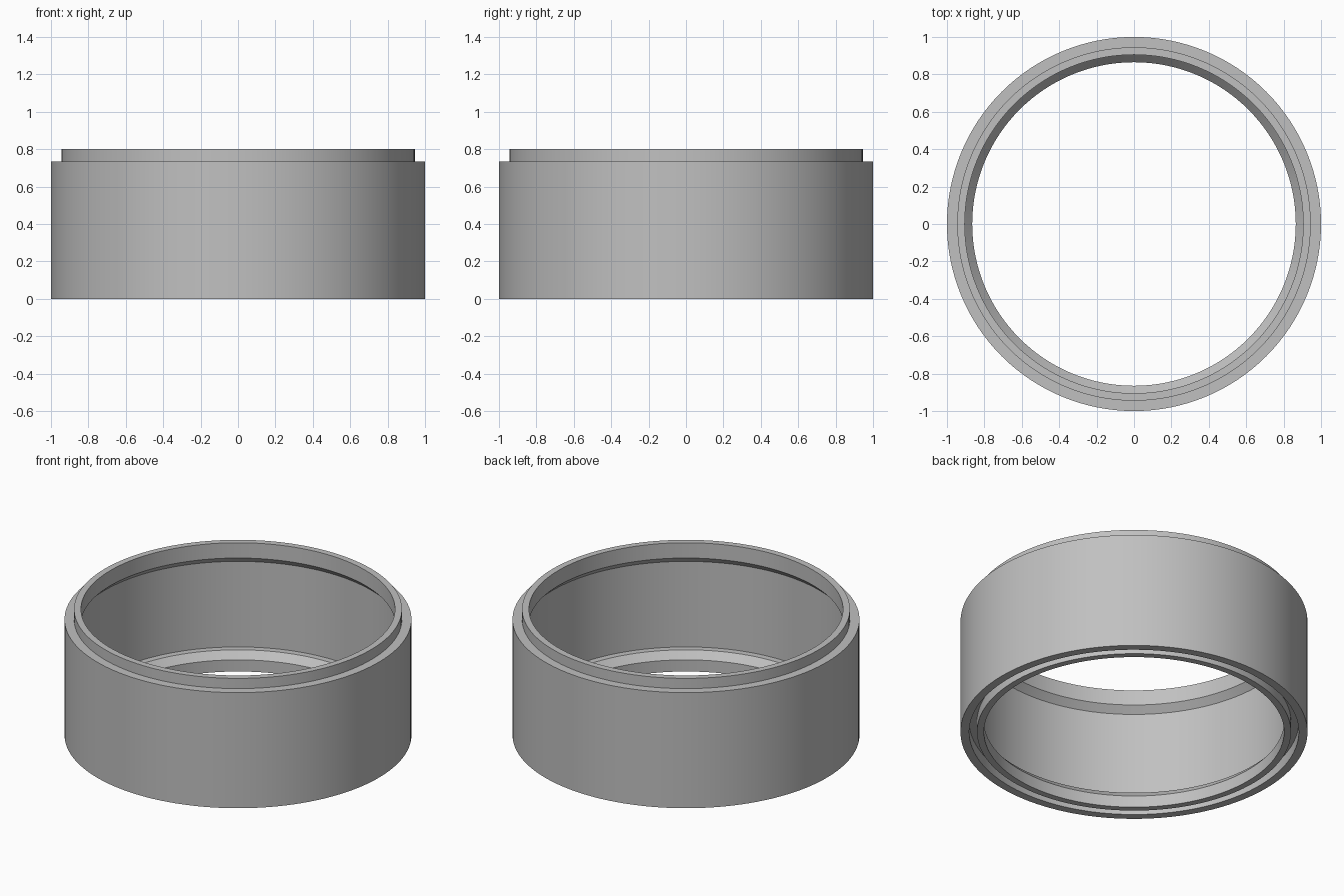
import bpy, bmesh, math

if "Cube" in bpy.data.objects:
    bpy.data.objects.remove(bpy.data.objects["Cube"])

SEGMENTS = 128

# Closed wall cross-section as (radius, height), running up the outside
profile = [
    (0.95, 0.0), (1.0, 0.0),          # outer foot
    (1.0, 0.735), (0.945, 0.735),     # outer wall and shoulder
    (0.945, 0.80), (0.905, 0.80),     # stacking lip
    (0.905, 0.703), (0.945, 0.663),   # chamfer under the lip
    (0.945, 0.119), (0.905, 0.119),   # inner wall and ledge
    (0.865, 0.074), (0.865, 0.0),     # chamfer down to the bottom opening
    (0.905, 0.0), (0.905, 0.07),      # inner foot and groove wall
    (0.95, 0.07),                     # groove ceiling
]

grey = bpy.data.materials.new("grey")
grey.diffuse_color = (0.53, 0.53, 0.53, 1)
grey.use_nodes = True
grey.node_tree.nodes["Principled BSDF"].inputs["Base Color"].default_value = grey.diffuse_color

# Revolve the cross-section into a ring
bm = bmesh.new()
rings = []
for i in range(SEGMENTS):
    a = 2 * math.pi * i / SEGMENTS
    rings.append([bm.verts.new((r * math.cos(a), r * math.sin(a), z)) for r, z in profile])
n = len(profile)
for i in range(SEGMENTS):
    a, b = rings[i], rings[(i + 1) % SEGMENTS]
    for j in range(n):
        k = (j + 1) % n
        bm.faces.new((a[j], b[j], b[k], a[k]))
bmesh.ops.recalc_face_normals(bm, faces=bm.faces[:])

mesh = bpy.data.meshes.new("stacking_ring")
bm.to_mesh(mesh)
bm.free()
mesh.materials.append(grey)
ring = bpy.data.objects.new("stacking_ring", mesh)
bpy.context.collection.objects.link(ring)

# Smooth around the ring, sharp along the profile corners
bpy.context.view_layer.objects.active = ring
ring.select_set(True)
bpy.ops.object.shade_smooth_by_angle(angle=math.radians(30))
